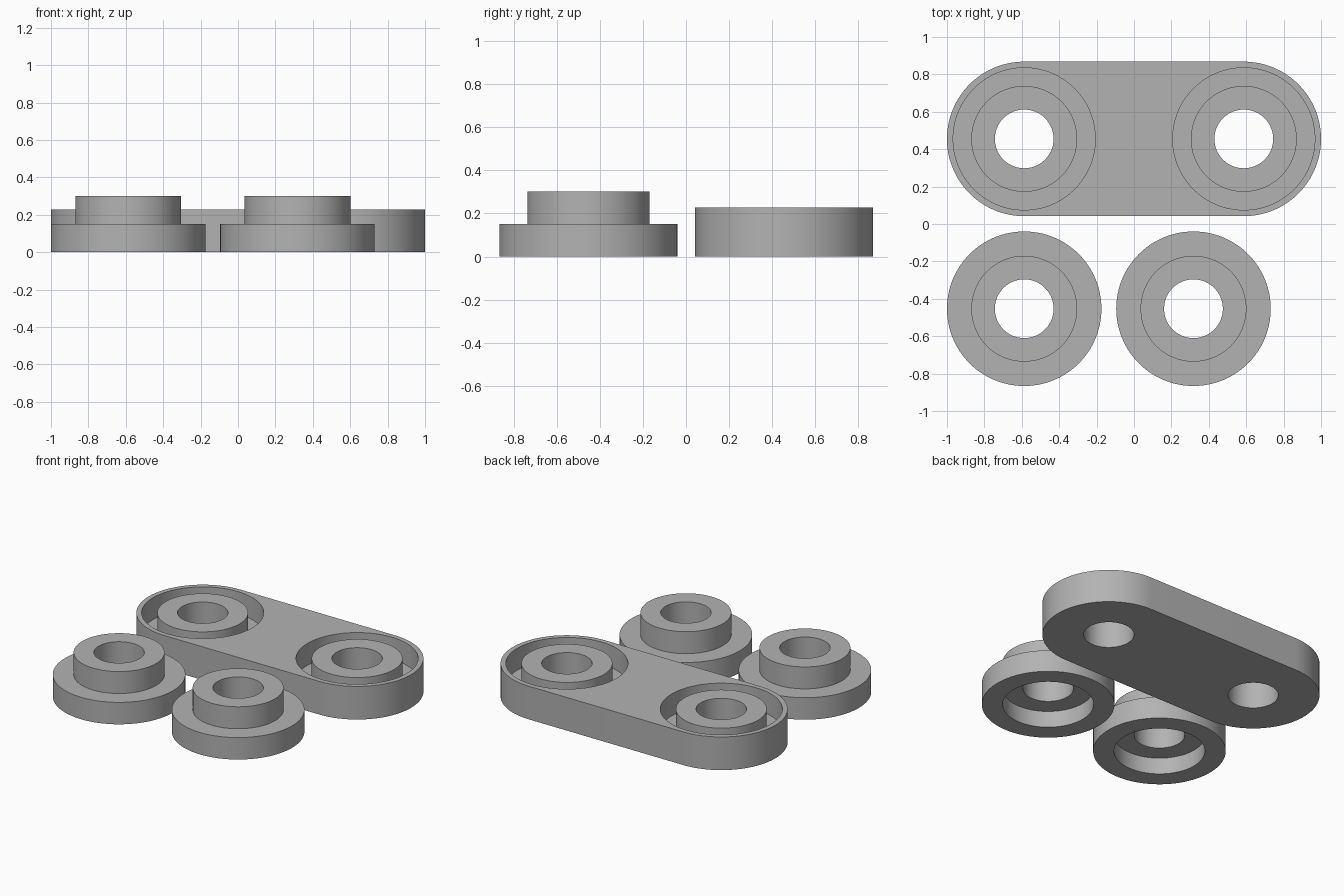
import bpy, bmesh, math

if "Cube" in bpy.data.objects:
    bpy.data.objects.remove(bpy.data.objects["Cube"], do_unlink=True)

SIDES = 128
OUTER, POCKET, BOSS, BORE = 0.413, 0.38, 0.283, 0.157
LINK_X, LINK_Y, LINK_H = 0.587, 0.455, 0.228
ROLLER_Y = -0.453
FLANGE_H, ROLLER_H, RECESS_H, FLOOR_Z = 0.151, 0.302, 0.113, 0.077

grey = bpy.data.materials.new("plain grey")
grey.use_nodes = True
colour = (0.45, 0.45, 0.45, 1)
grey.diffuse_color = colour
grey.node_tree.nodes["Principled BSDF"].inputs["Base Color"].default_value = colour


def add_object(name, bm, location):
    bmesh.ops.recalc_face_normals(bm, faces=bm.faces)
    mesh = bpy.data.meshes.new(name)
    bm.to_mesh(mesh)
    bm.free()
    mesh.materials.append(grey)
    obj = bpy.data.objects.new(name, mesh)
    obj.location = location
    bpy.context.collection.objects.link(obj)
    return obj


def smooth(obj):
    obj.data.shade_smooth()
    obj.data.set_sharp_from_angle(angle=math.radians(30))


def lathe(name, profile, location):
    """Turn a closed (radius, height) profile around the z axis."""
    bm = bmesh.new()
    rings = []
    for i in range(SIDES):
        a = math.tau * i / SIDES
        rings.append([bm.verts.new((r * math.cos(a), r * math.sin(a), z)) for r, z in profile])
    n = len(profile)
    for i in range(SIDES):
        here, after = rings[i], rings[(i + 1) % SIDES]
        for j in range(n):
            k = (j + 1) % n
            bm.faces.new((here[j], after[j], after[k], here[k]))
    return add_object(name, bm, location)


def slab(name, half_length, radius, z0, z1, location):
    """Round-ended prism; half_length 0 gives a cylinder."""
    bm = bmesh.new()
    half = SIDES // 2
    verts = []
    for side, start in ((1, -math.pi / 2), (-1, math.pi / 2)):
        steps = half + 1 if half_length else half
        for i in range(steps):
            a = start + math.pi * i / half
            verts.append(bm.verts.new((side * half_length + radius * math.cos(a),
                                       radius * math.sin(a), z0)))
    base = bm.faces.new(verts)
    top = bmesh.ops.extrude_face_region(bm, geom=[base], use_keep_orig=True)
    bmesh.ops.translate(bm, vec=(0, 0, z1 - z0),
                        verts=[v for v in top["geom"] if isinstance(v, bmesh.types.BMVert)])
    return add_object(name, bm, location)


# Link plate with a ring groove and a through bore at each end
link = slab("link_plate", LINK_X, OUTER, 0, LINK_H, (0, LINK_Y, 0))
cutters = []
for x in (-LINK_X, LINK_X):
    groove = [(BOSS, FLOOR_Z), (POCKET, FLOOR_Z), (POCKET, 0.4), (BOSS, 0.4)]
    cutters.append(lathe("groove_cutter", groove, (x, LINK_Y, 0)))
    cutters.append(slab("bore_cutter", 0, BORE, -0.1, 0.4, (x, LINK_Y, 0)))
for cutter in cutters:
    cutter.hide_render = True
    mod = link.modifiers.new("cut", "BOOLEAN")
    mod.operation = "DIFFERENCE"
    mod.solver = "EXACT"
    mod.object = cutter
bpy.context.view_layer.update()
cut_mesh = bpy.data.meshes.new_from_object(link.evaluated_get(bpy.context.evaluated_depsgraph_get()))
link.modifiers.clear()
link.data = cut_mesh
for cutter in cutters:
    bpy.data.objects.remove(cutter, do_unlink=True)
smooth(link)

# Two stepped rollers, recessed underneath
roller = [(BOSS, 0), (OUTER, 0), (OUTER, FLANGE_H), (BOSS, FLANGE_H),
          (BOSS, ROLLER_H), (BORE, ROLLER_H), (BORE, RECESS_H), (BOSS, RECESS_H)]
for name, x in (("right_roller", -LINK_X), ("left_roller", 0.318)):
    smooth(lathe(name, roller, (x, ROLLER_Y, 0)))
